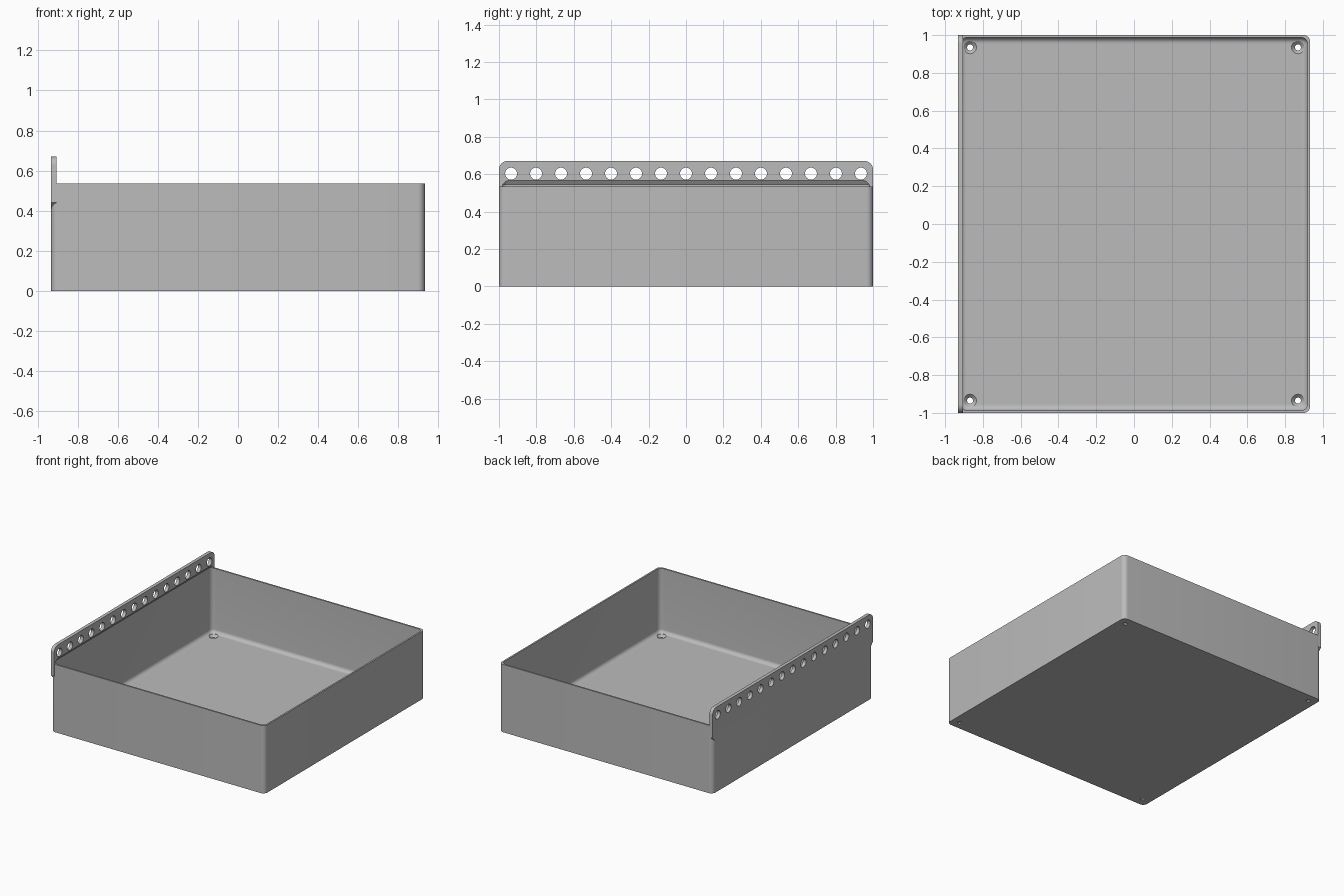
import bpy, bmesh, math
from mathutils import Vector

if "Cube" in bpy.data.objects:
    bpy.data.objects.remove(bpy.data.objects["Cube"], do_unlink=True)

HX, HY, RIM = 0.9325, 1.0, 0.535      # outer half sizes and rim height
WALL, FLOOR, FILLET = 0.013, 0.027, 0.03
CORNER, PLATE, TOP = 0.035, 0.027, 0.67

grey = bpy.data.materials.new("plain grey")
grey.use_nodes = True
COLOUR = (0.5, 0.5, 0.5, 1)
grey.diffuse_color = COLOUR
grey.node_tree.nodes["Principled BSDF"].inputs["Base Color"].default_value = COLOUR


def arc(cx, cy, r, start, end, n):
    return [(cx + r * math.cos(math.radians(start + (end - start) * i / n)),
             cy + r * math.sin(math.radians(start + (end - start) * i / n)))
            for i in range(n + 1)]


def rounded_ring(hx, hy, r, z):
    pts = []
    for k, (sx, sy) in enumerate([(1, 1), (-1, 1), (-1, -1), (1, -1)]):
        pts += arc(sx * (hx - r), sy * (hy - r), r, 90 * k, 90 * k + 90, 8)
    return [Vector((x, y, z)) for x, y in pts]


def loft(bm, rings):
    """Closed solid through a stack of matching rings."""
    loops = [[bm.verts.new(p) for p in ring] for ring in rings]
    n = len(loops[0])
    for a, b in zip(loops, loops[1:]):
        for i in range(n):
            j = (i + 1) % n
            bm.faces.new((a[i], a[j], b[j], b[i]))
    bm.faces.new(loops[0][::-1])
    bm.faces.new(loops[-1])


def make(name, solids):
    bm = bmesh.new()
    for rings in solids:
        loft(bm, rings)
    bmesh.ops.recalc_face_normals(bm, faces=bm.faces)
    mesh = bpy.data.meshes.new(name)
    bm.to_mesh(mesh)
    bm.free()
    mesh.materials.append(grey)
    obj = bpy.data.objects.new(name, mesh)
    bpy.context.collection.objects.link(obj)
    return obj


def combine(target, other, operation):
    other.hide_render = True
    mod = target.modifiers.new(operation, 'BOOLEAN')
    mod.operation, mod.solver, mod.object = operation, 'EXACT', other
    bpy.context.view_layer.objects.active = target
    bpy.ops.object.modifier_apply(modifier=mod.name)
    bpy.data.objects.remove(other, do_unlink=True)


# Outer body with rounded vertical corners
tray = make("tray", [[rounded_ring(HX, HY, CORNER, z) for z in (0, RIM)]])

# Perforated mounting plate, sloped underneath where it overhangs the corners
outline = [(-HY + CORNER, 0.405), (HY - CORNER, 0.405), (HY, 0.44)]
outline += arc(HY - 0.045, TOP - 0.045, 0.045, 0, 90, 8)
outline += arc(-HY + 0.045, TOP - 0.045, 0.045, 90, 180, 8) + [(-HY, 0.44)]
plate = make("mounting_plate", [[[Vector((x, y, z)) for y, z in outline]
                                 for x in (-HX, -HX + PLATE)]])
combine(tray, plate, 'UNION')

# Cavity: filleted floor edge, straight walls, taper out to the plate thickness
ix, iy = HX - WALL, HY - WALL
rings = []
for i in range(9):
    a = math.radians(90 * i / 8)
    inset = FILLET * (1 - math.sin(a))
    rings.append(rounded_ring(ix - inset, iy - inset, 0.035 - inset * 0.9,
                              FLOOR + FILLET * (1 - math.cos(a))))
step = PLATE - WALL
rings += [rounded_ring(ix, iy, 0.035, 0.545),
          rounded_ring(ix - step, iy - step, 0.021, 0.565)]
combine(tray, make("cavity_cutter", [rings]), 'DIFFERENCE')

# Countersunk floor holes and the row of plate holes
holes = []
for sx in (-1, 1):
    for sy in (-1, 1):
        holes.append([[Vector((x, y, z)) for x, y in
                       arc(sx * 0.868, sy * 0.935, r, 0, 345, 23)]
                      for r, z in ((0.016, -0.02), (0.016, 0.009),
                                   (0.034, FLOOR), (0.034, 0.06))])
for k in range(-7, 8):
    circle = arc(k * 0.1336, 0.603, 0.032, 0, 345, 23)
    holes.append([[Vector((x, y, z)) for y, z in circle]
                  for x in (-HX - 0.03, -HX + PLATE + 0.03)])
combine(tray, make("hole_cutter", holes), 'DIFFERENCE')

# Smooth the fillets, keep the edges sharp
bpy.ops.object.select_all(action='DESELECT')
tray.select_set(True)
bpy.context.view_layer.objects.active = tray
bpy.ops.object.shade_smooth_by_angle(angle=math.radians(30))
